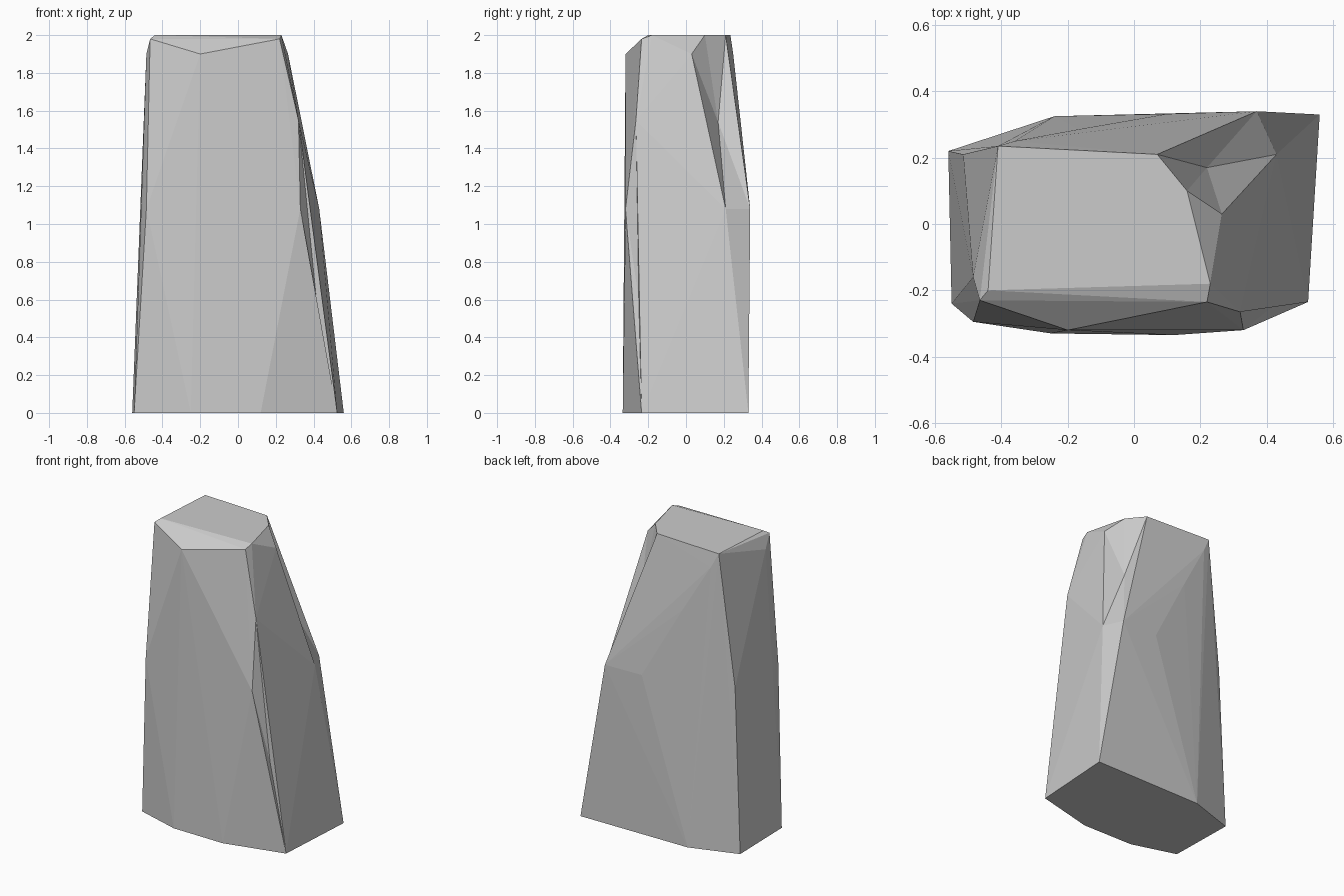
import bpy, bmesh

cube = bpy.data.objects.get("Cube")
if cube:
    bpy.data.objects.remove(cube)

# Stone colour
stone = bpy.data.materials.new("stone_grey")
stone.use_nodes = True
grey = (0.6, 0.6, 0.6, 1)
stone.diffuse_color = grey
stone.node_tree.nodes["Principled BSDF"].inputs["Base Color"].default_value = grey

# Outer corners of the boulder, level by level
base = [(-.55, -.24, 0), (-.25, -.33, 0), (.12, -.335, 0), (.525, -.235, 0),
        (.56, .33, 0), (-.24, .325, 0), (-.56, .22, 0)]
front_corner, side_corner, back_corner = (.33, -.32, 1.08), (.43, .21, 1.08), (.37, .34, 1.08)
waist = [(-.485, -.295, 1.08), front_corner, side_corner, back_corner,
         (.1, .332, 1.08), (-.515, .21, 1.11)]
front_edge, side_peak = (.32, -.265, 1.55), (.265, .03, 1.9)
shoulder = [front_edge, side_peak, (-.17, .285, 1.57), (-.2, -.32, 1.9),
            (-.485, -.16, 1.9), (-.36, .25, 1.9), (-.465, -.23, 1.98), (.22, -.235, 1.98)]
top_back, top_side = (.07, .21, 2), (.16, .1, 2)
top = [(-.41, .235, 2), top_back, top_side, (.23, -.18, 2), (-.44, -.2, 2)]

bm = bmesh.new()
corner = {p: bm.verts.new(p) for p in base + waist + shoulder + top}
bmesh.ops.convex_hull(bm, input=bm.verts[:])


def dent(rim, bottom):
    """Replace the faces spanning the rim with a fan to a sunken point."""
    rim = {corner[p] for p in rim}
    patch = [f for f in bm.faces if set(f.verts) <= rim]
    if not patch:
        return
    edges = [(loop.vert, loop.link_loop_next.vert) for f in patch for loop in f.loops
             if not all(n in patch for n in loop.edge.link_faces)]
    bmesh.ops.delete(bm, geom=patch, context='FACES')
    middle = bm.verts.new(bottom)
    for a, b in edges:
        bm.faces.new((a, b, middle))


# Chipped hollow on the back shoulder and a nick on the front edge
dent([top_back, top_side, side_peak, side_corner, back_corner], (.22, .17, 1.54))
dent([base[3], front_corner, front_edge], (.415, -.25, .6))

# Merge coplanar triangles into flat facets
bmesh.ops.delete(bm, geom=[v for v in bm.verts if not v.link_faces], context='VERTS')
bmesh.ops.dissolve_limit(bm, angle_limit=.01, verts=bm.verts[:], edges=bm.edges[:])
bmesh.ops.recalc_face_normals(bm, faces=bm.faces[:])

mesh = bpy.data.meshes.new("boulder")
bm.to_mesh(mesh)
bm.free()
mesh.materials.append(stone)
bpy.context.collection.objects.link(bpy.data.objects.new("boulder", mesh))
